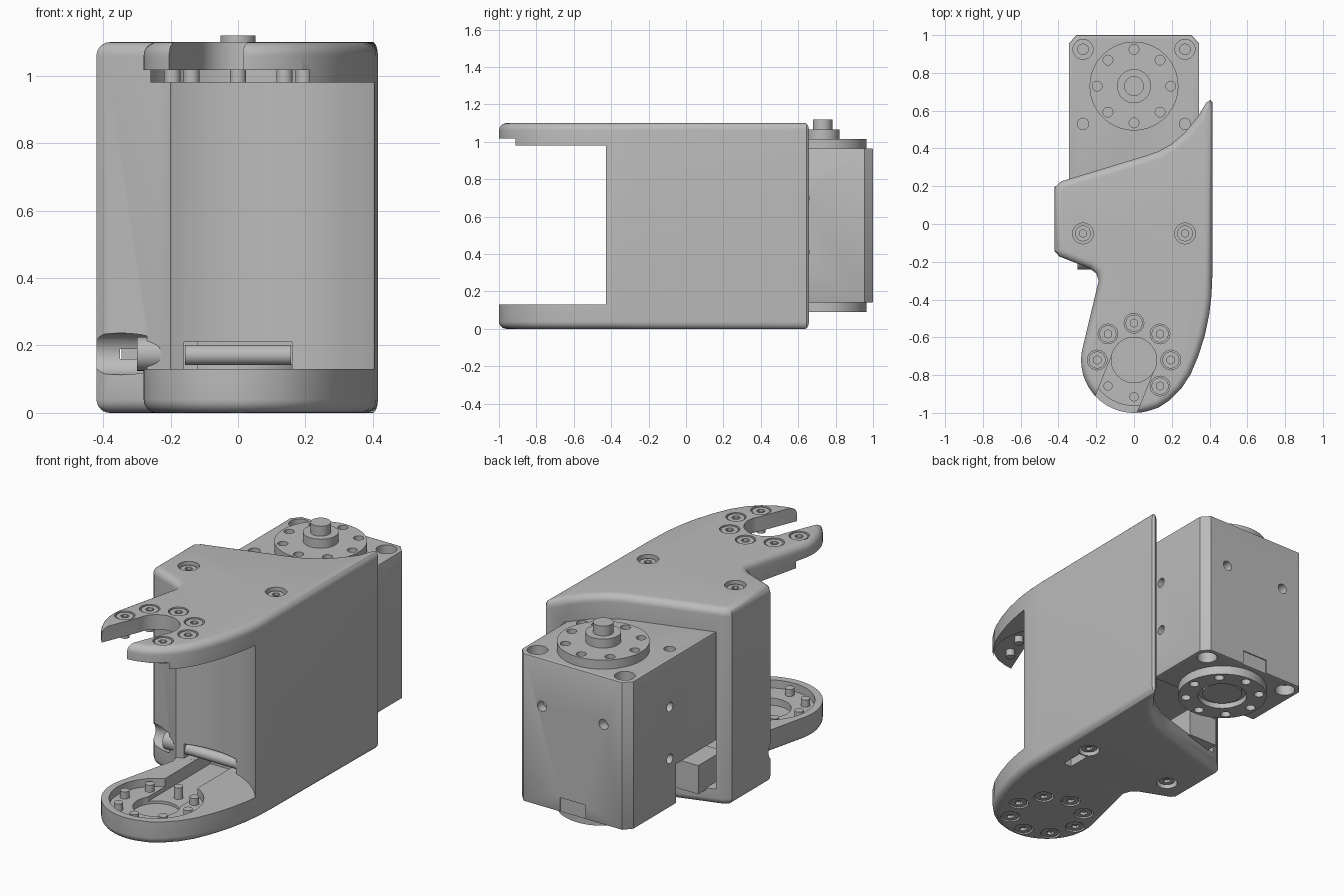
import bpy, bmesh, math
from mathutils import Matrix, Vector

if "Cube" in bpy.data.objects:
    bpy.data.objects.remove(bpy.data.objects["Cube"])

grey = bpy.data.materials.new("plain grey")
grey.diffuse_color = (0.5, 0.5, 0.5, 1)
grey.use_nodes = True
grey.node_tree.nodes["Principled BSDF"].inputs["Base Color"].default_value = grey.diffuse_color
JY, SY = -0.72, 0.73                    # joint axis and servo shaft axis (y)
ROT = {"z": Matrix(), "x": Matrix.Rotation(math.pi / 2, 4, "Y"),
       "y": Matrix.Rotation(math.pi / 2, 4, "X")}


def finish(bm, name):
    bmesh.ops.recalc_face_normals(bm, faces=bm.faces)
    me = bpy.data.meshes.new(name)
    bm.to_mesh(me)
    bm.free()
    me.materials.append(grey)
    ob = bpy.data.objects.new(name, me)
    bpy.context.collection.objects.link(ob)
    return ob


def cyls(name, spots, r, a, b, axis="z", seg=32):
    """Cylinders from a to b along an axis, one per (x, y, z) spot."""
    bm = bmesh.new()
    for s in spots:
        off = Vector((0, 0, 0))
        off["xyz".index(axis)] = (a + b) / 2
        m = Matrix.Translation(Vector(s) + off) @ ROT[axis]
        bmesh.ops.create_cone(bm, cap_ends=True, segments=seg, radius1=r,
                              radius2=r, depth=b - a, matrix=m)
    return finish(bm, name)


def box(name, x0, x1, y0, y1, z0, z1, turn=Matrix()):
    bm = bmesh.new()
    m = Matrix.Translation(((x0 + x1) / 2, (y0 + y1) / 2, (z0 + z1) / 2))
    bmesh.ops.create_cube(bm, size=1, matrix=turn @ m @ Matrix.Diagonal(
        (x1 - x0, y1 - y0, z1 - z0, 1)))
    return finish(bm, name)


def rounded_slab(name, pts, z0, z1, r, steps=6, tight=()):
    """Extruded outline with rounded top and bottom rims."""
    n, P = len(pts), [Vector(p) for p in pts]
    miter = []
    for i in range(n):
        d1, d2 = (P[i] - P[i - 1]).normalized(), (P[(i + 1) % n] - P[i]).normalized()
        n1, n2 = Vector((-d1.y, d1.x)), Vector((-d2.y, d2.x))
        miter.append((n1 + n2) / (1 + n1.dot(n2)) * (0.4 if i in tight else 1))
    lower = [(r * (1 - math.sin(t)), r * (1 - math.cos(t)))
             for t in [math.pi / 2 * k / steps for k in range(steps + 1)]]
    levels = [(d, z0 + h) for d, h in lower] + [(d, z1 - h) for d, h in lower[::-1]]
    bm = bmesh.new()
    rings = [[bm.verts.new((*(P[i] + miter[i] * d), z)) for i in range(n)] for d, z in levels]
    for A, B in zip(rings, rings[1:]):
        for i in range(n):
            j = (i + 1) % n
            bm.faces.new((A[i], A[j], B[j], B[i]))
    bm.faces.new(rings[0][::-1])
    bm.faces.new(rings[-1])
    return finish(bm, name)


def cut(ob, *cutters):
    bpy.context.view_layer.objects.active = ob
    for c in cutters:
        m = ob.modifiers.new("cut", "BOOLEAN")
        m.operation, m.solver, m.object = "DIFFERENCE", "EXACT", c
        bpy.ops.object.modifier_apply(modifier=m.name)
        bpy.data.objects.remove(c)


def screws(name, spots, r, top, thick, shank_r, shank, up=1):
    """Socket-head screws: hex pocket in the head, shank behind it."""
    bm = bmesh.new()
    for x, y, _ in spots:
        prof = [(0, shank), (shank_r, shank), (shank_r, thick), (r, thick), (r, 0)]
        rings = [[bm.verts.new((x + q * math.cos(k * math.pi / 12),
                                y + q * math.sin(k * math.pi / 12), top - up * d))
                  for k in range(24)] for q, d in prof[1:]]
        for A, B in zip(rings, rings[1:]):
            for k in range(24):
                bm.faces.new((A[k], A[(k + 1) % 24], B[(k + 1) % 24], B[k]))
        bm.faces.new(rings[0])
        bm.faces.new(rings[-1])
    ob = finish(bm, name)
    cut(ob, cyls("socket", spots, r * 0.5, top - 0.015, top + 0.015, seg=6))
    return ob


def circle(cy, r, ks):
    return [(r * math.sin(k * math.pi / 4), cy + r * math.cos(k * math.pi / 4), 0) for k in ks]


# --- bracket: rounded arm outline
nose = [(0.28 * math.cos(math.radians(a)), JY + 0.28 * math.sin(math.radians(a)))
        for a in range(170, 286, 5)]
outline = nose + [(0.13, -0.972), (0.19, -0.932), (0.25, -0.872), (0.30, -0.795),
                  (0.34, -0.70), (0.375, -0.59), (0.398, -0.48), (0.41, -0.38), (0.415, -0.27),
                  (0.415, 0.645), (0.405, 0.657), (0.385, 0.645), (0.335, 0.565), (0.27, 0.485),
                  (0.2, 0.425), (0.13, 0.385), (0.05, 0.358), (-0.385, 0.226), (-0.42, 0.195),
                  (-0.42, -0.145), (-0.395, -0.172), (-0.235, -0.235), (-0.2, -0.262),
                  (-0.187, -0.30)]
t0 = len(nose) + 9
bracket = rounded_slab("bracket", outline, 0, 1.1, 0.04, tight=(t0, t0 + 1, t0 + 2))

top_joint = circle(JY, 0.195, (0, 1, 2, 3, 6, 7))
low_joint = circle(JY, 0.195, range(8))
clamp = [(s * 0.27, -0.05, 0) for s in (-1, 1)]
slot_turn = Matrix.Translation((0, JY, 0)) @ Matrix.Rotation(math.radians(-22), 4, "Z")
J = [(0, JY, 0)]
cut(bracket,
    cyls("jaw_gap", J, 0.5, 0.13, 0.98, seg=96),
    box("servo_pocket", -0.35, 0.35, -0.13, 2, 0.09, 0.968),
    cyls("upper_recess", J, 0.285, 0.9, 1.018, seg=64),
    cyls("upper_hole", J, 0.12, 0.9, 1.3, seg=48),
    box("upper_slot", -0.118, 0.118, -0.5, 0, 0.9, 1.3, slot_turn),
    cyls("lower_recess", J, 0.24, 0.085, 0.3, seg=64),
    cyls("lower_hole", J, 0.12, 0.045, 0.3, seg=48),
    box("cable_channel", -0.1, 0.1, JY, -0.1, 0.06, 0.2),
    box("cable_slot", -0.16, 0.16, -0.4, -0.1, 0.1301, 0.21),
    cyls("side_scoop", [(0, -0.19, 0.175)], 0.062, -0.7, -0.27, "x"),
    cyls("top_bores", top_joint, 0.052, 1.07, 1.2),
    cyls("low_bores", low_joint, 0.052, -0.1, 0.03),
    cyls("clamp_top", clamp, 0.055, 1.06, 1.2),
    cyls("clamp_low", clamp, 0.055, -0.1, 0.04),
    box("under_slit", 0.235, 0.285, -0.24, -0.11, -0.1, 0.07))

# --- cable fittings
cyls("slot_bar", [(0, -0.215, 0.172)], 0.03, -0.158, 0.158, "x")
cyls("cable_plug", [(0, -0.19, 0.175)], 0.05, -0.30, -0.225, "x")

# --- screws
screws("upper_joint_screws", top_joint, 0.045, 1.096, 0.03, 0.024, 0.116)
screws("lower_joint_screws", low_joint, 0.045, 0.004, 0.03, 0.024, 0.12, -1)
screws("upper_clamp_screws", clamp, 0.042, 1.085, 0.03, 0.024, 0.1)
screws("lower_clamp_screws", clamp, 0.042, 0.015, 0.03, 0.024, 0.08, -1)

# --- servo case with chamfered rear corners
case = rounded_slab("servo_case", [(-0.345, -0.12), (0.345, -0.12), (0.345, 0.955),
                                   (0.305, 1), (-0.305, 1), (-0.345, 0.955)],
                    0.14, 0.965, 0.006, 2)
corner = [(s * 0.27, 0.925, 0) for s in (-1, 1)]
inner = [(s * 0.27, 0.53, 0) for s in (-1, 1)]
sides = [(0, 0.635, z) for z in (0.41, 0.70)]
backs = [(x, 0, 0.70) for x in (-0.19, 0.19)]
cut(case,
    box("front_step", -1, 1, -1, 0.58, 0, 0.36),
    cyls("corner_bore_top", corner, 0.053, 0.9, 1.1),
    cyls("corner_bore_low", corner, 0.053, 0, 0.2),
    cyls("inner_bore", inner, 0.03, 0.9, 1.1),
    cyls("right_bores", sides, 0.026, 0.3, 0.5, "x"),
    cyls("left_bores", sides, 0.026, -0.5, -0.3, "x"),
    cyls("back_bores", backs, 0.028, 0.95, 1.1, "y"),
    box("back_notch", -0.08, 0.08, 0.994, 1.1, 0, 0.22))
cyls("corner_screws", corner, 0.03, 0.19, 0.915)
box("cable_socket", -0.3, -0.12, 0.1, 0.32, 0.08, 0.24)

# --- servo horns and shaft
S = [(0, SY, 0)]
horn_holes = circle(SY, 0.195, range(8))
top_horn = cyls("top_horn", S, 0.235, 0.96, 1.015, seg=64)
cut(top_horn, cyls("holes", horn_holes, 0.026, 0.985, 1.1, seg=20))
cyls("horn_hub", S, 0.09, 1.01, 1.065, seg=40)
cyls("shaft", S, 0.052, 1.06, 1.12)
low_horn = cyls("lower_horn", S, 0.235, 0.09, 0.145, seg=64)
cut(low_horn, cyls("holes", horn_holes, 0.026, 0, 0.12, seg=20),
    cyls("bore", S, 0.13, 0, 0.12, seg=48))
cyls("lower_hub", S, 0.105, 0.105, 0.14, seg=40)

# --- shading
for ob in bpy.context.scene.objects:
    bpy.ops.object.select_all(action="DESELECT")
    ob.select_set(True)
    bpy.context.view_layer.objects.active = ob
    bpy.ops.object.shade_smooth_by_angle(angle=math.radians(30))
